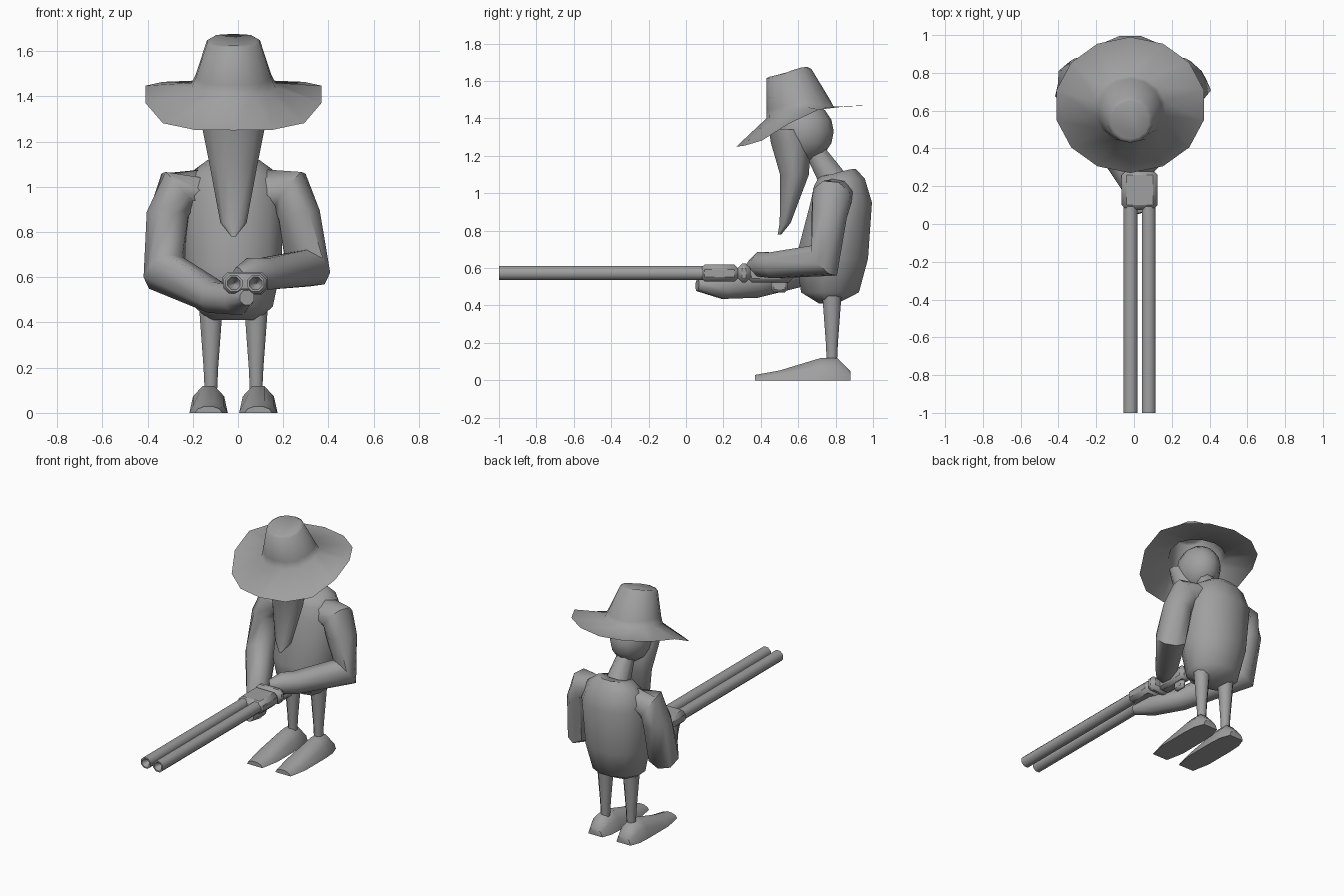
import bpy, bmesh, math
from mathutils import Vector

cube = bpy.data.objects.get("Cube")
if cube:
    bpy.data.objects.remove(cube)

grey = bpy.data.materials.new("plain_grey")
grey.use_nodes = True
colour = (.35, .35, .35, 1)
grey.diffuse_color = colour
grey.node_tree.nodes["Principled BSDF"].inputs["Base Color"].default_value = colour

MID = -.02  # symmetry line of the figure
FORWARD = Vector((0, 1, 0))
SIDES = {"left": 1, "right": -1}


def finish(obj, name, angle=50):
    """Name, colour and shade one part."""
    obj.name = name
    obj.data.materials.append(grey)
    bpy.ops.object.select_all(action='DESELECT')
    obj.select_set(True)
    bpy.context.view_layer.objects.active = obj
    bpy.ops.object.shade_smooth_by_angle(angle=math.radians(angle))


def skin(name, rings, open_start=False, angle=50):
    """Join equal rings of points into one surface."""
    bm = bmesh.new()
    loops = [[bm.verts.new(point) for point in ring] for ring in rings]
    for low, high in zip(loops, loops[1:]):
        for i in range(len(low)):
            bm.faces.new((low[i - 1], low[i], high[i], high[i - 1]))
    if not open_start:
        bm.faces.new(loops[0])
    bm.faces.new(loops[-1])
    bmesh.ops.recalc_face_normals(bm, faces=bm.faces)
    mesh = bpy.data.meshes.new(name)
    bm.to_mesh(mesh)
    bm.free()
    obj = bpy.data.objects.new(name, mesh)
    bpy.context.collection.objects.link(obj)
    finish(obj, name, angle)


def circle(sides):
    """Unit circle with flat sides facing along the first axis."""
    angles = [math.tau * (i + .5) / sides for i in range(sides)]
    return [(math.cos(a), math.sin(a)) for a in angles]


def level(z, y, width, depth, drop=0, rise=0, sides=12):
    """Level ring, optionally dropping at the front and rising at the back."""
    return [(MID + width * c, y + depth * s,
             z + (rise if s > 0 else drop) * math.sin(s * math.pi / 2))
            for c, s in circle(sides)]


def limb(name, points, radii, bend_axis=FORWARD):
    """Round tube following a path that bends about one axis."""
    path = [Vector(p) for p in points]
    rings = []
    for i, (centre, radius) in enumerate(zip(path, radii)):
        along = path[min(i + 1, len(path) - 1)] - path[max(i - 1, 0)]
        u = bend_axis.cross(along).normalized()
        v = along.cross(u).normalized()
        rings.append([centre + radius * (u * c + v * s) for c, s in circle(8)])
    skin(name, rings)


def block(name, centre, size, bevel):
    """Box with chamfered edges."""
    bpy.ops.mesh.primitive_cube_add(size=1, location=centre)
    obj = bpy.context.object
    obj.scale = size
    bpy.ops.object.transform_apply(location=False, rotation=False, scale=True)
    chamfer = obj.modifiers.new("chamfer", 'BEVEL')
    chamfer.width = bevel
    chamfer.segments = 1
    finish(obj, name, angle=20)


# Torso
skin("torso", [
    level(.41, .76, .11, .05),
    level(.47, .77, .18, .16),
    level(.65, .78, .22, .2),
    level(.95, .83, .23, .17),
    level(1.06, .82, .19, .14, drop=.02, rise=.02),
    level(1.11, .81, .12, .1, drop=.02, rise=.02),
])

# Neck and head
limb("neck", [(MID, .78, 1.08), (MID, .68, 1.24)], (.08, .055))
bpy.ops.mesh.primitive_uv_sphere_add(
    segments=12, ring_count=8, radius=.16, location=(MID, .63, 1.33))
bpy.context.object.scale.x = .85
finish(bpy.context.object, "head", angle=60)

# Long pointed beard
skin("beard", [
    level(.78, .5, .01, .01),
    level(.84, .53, .06, .03),
    level(1.1, .58, .11, .08),
    level(1.27, .56, .145, .11),
    level(1.34, .53, .15, .09),
])

# Hat with drooping brim and tilted crown
skin("hat", [
    level(1.435, .63, .4, .36, drop=.185, rise=.035, sides=14),
    level(1.46, .61, .19, .18, drop=.06, sides=14),
    level(1.5, .6, .17, .17, drop=.05, sides=14),
    level(1.64, .55, .12, .12, drop=.025, rise=.025, sides=14),
    level(1.65, .55, .1, .1, drop=.025, rise=.025, sides=14),
], open_start=True, angle=70)


def shoe_section(x, y, width, height, sides=5):
    """Half-round section standing on a flat sole."""
    angles = [math.pi * i / sides for i in range(sides + 1)]
    return [(x + width * math.cos(a), y, height * math.sin(a)) for a in angles]


# Legs and shoes
profile = [(.88, .055, .05), (.81, .08, .125), (.72, .085, .125),
           (.5, .085, .055), (.37, .06, .03)]
for label, side in SIDES.items():
    x = MID + side * .1
    limb(label + "_leg", [(x, .78, .1), (x, .78, .2), (x, .78, .45)], (.03, .035, .055))
    skin(label + "_shoe", [shoe_section(x + side * .01, *station) for station in profile])

# Arms share a shoulder; left hand lies over the gun, right hand under it
forearms = {
    "left": [(.31, .74, .64), (.12, .47, .615), (.06, .4, .62), (0, .35, .61)],
    "right": [(-.32, .71, .62), (-.1, .36, .51), (0, .2, .5), (.04, .06, .51)],
}
shoulder = [(.13, .81, .99), (.25, .78, .98), (.29, .765, .87)]
for label, side in SIDES.items():
    upper = [(MID + side * x, y, z) for x, y, z in shoulder]
    limb(label + "_arm", upper + forearms[label], (.09, .11, .1, .105, .075, .07, .035),
         Vector((-.75 * side, .65, 0)))

# Twin barrels with hollow muzzles
gun_x, gun_z, spacing, bore = .03, .573, .048, .04
for label, side in SIDES.items():
    x = gun_x + side * spacing
    steps = [(.1, bore), (-1, bore), (-1, bore * .75), (-.95, bore * .1)]
    skin(label + "_barrel", [[(x + radius * c, y, gun_z + radius * s)
                              for c, s in circle(8)] for y, radius in steps])

# Gun body
block("fore_end", (gun_x, .18, gun_z), (.19, .21, .09), .025)
block("receiver", (gun_x, .31, gun_z), (.2, .07, .1), .025)
block("grip", (gun_x, .45, gun_z), (.09, .24, .1), .02)
block("trigger_guard", (gun_x, .5, .51), (.04, .09, .08), .015)
